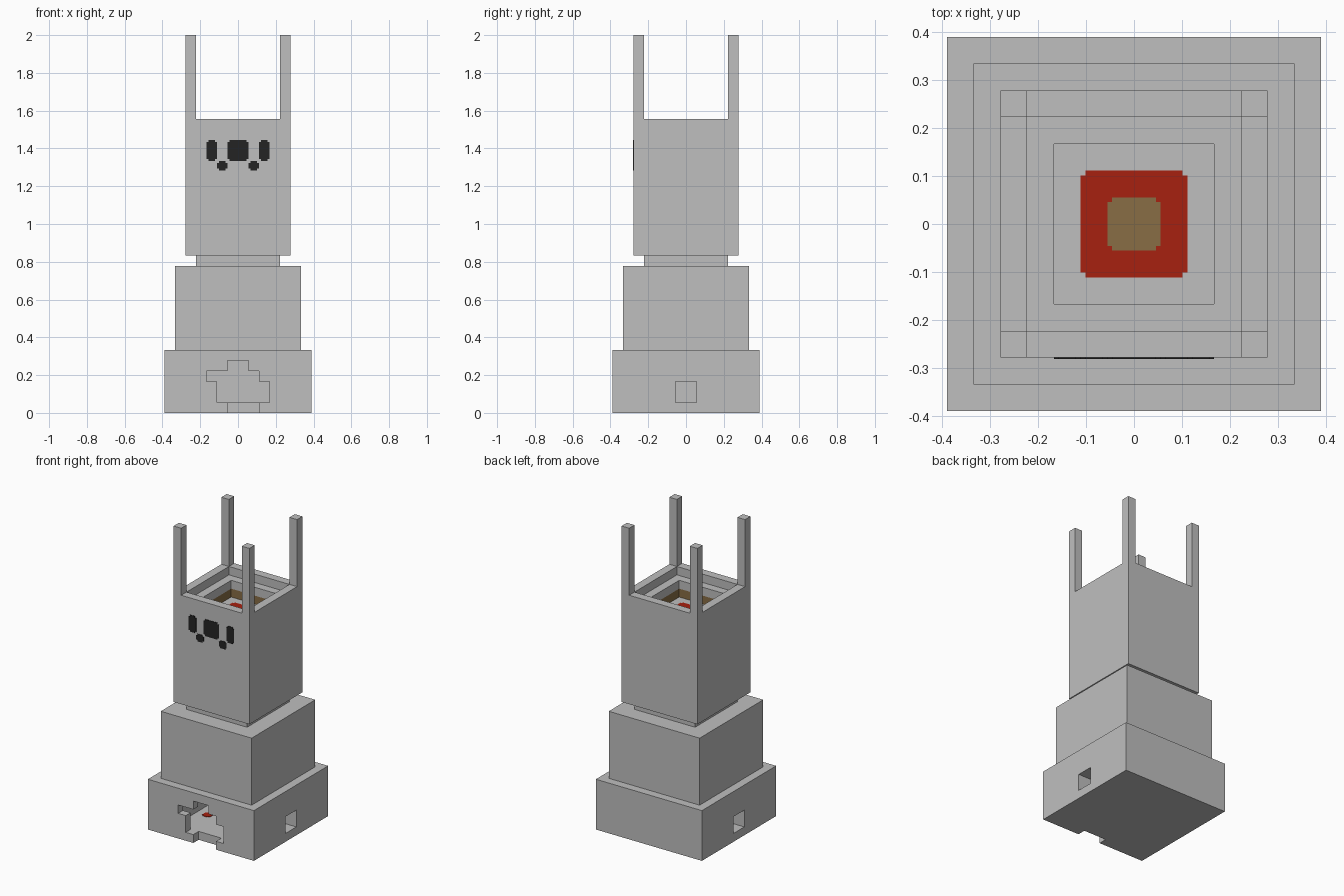
import bpy, bmesh
from mathutils import Vector, Matrix

U = 1 / 18  # block size

cube = bpy.data.objects.get("Cube")
if cube:
    bpy.data.objects.remove(cube)


def material(name, color):
    m = bpy.data.materials.new(name)
    m.use_nodes = True
    m.diffuse_color = (*color, 1)
    m.node_tree.nodes["Principled BSDF"].inputs["Base Color"].default_value = (*color, 1)
    return m


stone = material("stone grey", (0.52, 0.52, 0.52))
black = material("black", (0.017, 0.017, 0.017))
red = material("red", (0.39, 0.015, 0.005))
tan = material("tan wood", (0.246, 0.153, 0.06))


def add_object(name, bm, *mats):
    bmesh.ops.recalc_face_normals(bm, faces=bm.faces[:])
    mesh = bpy.data.meshes.new(name)
    bm.to_mesh(mesh)
    bm.free()
    for m in mats:
        mesh.materials.append(m)
    ob = bpy.data.objects.new(name, mesh)
    bpy.context.collection.objects.link(ob)
    return ob


def box(name, lo, hi, mat=stone):
    """Box between two corners given in blocks."""
    lo, hi = Vector(lo) * U, Vector(hi) * U
    bm = bmesh.new()
    bmesh.ops.create_cube(bm, size=1, matrix=Matrix.Translation((lo + hi) / 2)
                          @ Matrix.Diagonal((*(hi - lo), 1)))
    return add_object(name, bm, mat)


def prism(name, points, origin, ax, ay, depth, mat):
    """Flat outline in the plane of ax and ay, extruded along depth."""
    bm = bmesh.new()
    ax, ay = Vector(ax), Vector(ay)
    face = bm.faces.new([bm.verts.new(Vector(origin) + ax * a + ay * b) for a, b in points])
    ext = bmesh.ops.extrude_face_region(bm, geom=[face])
    bmesh.ops.translate(bm, vec=Vector(depth),
                        verts=[v for v in ext["geom"] if isinstance(v, bmesh.types.BMVert)])
    return add_object(name, bm, mat)


def patch(name, center, w, h, ay, depth, mat, n=0.01):
    """Painted rectangle with notched corners."""
    q = [(w, h - n), (w - n, h - n), (w - n, h)]
    pts = (q + [(-a, b) for a, b in reversed(q)] + [(-a, -b) for a, b in q]
           + [(a, -b) for a, b in reversed(q)])
    return prism(name, pts, center, (1, 0, 0), ay, depth, mat)


def cut(ob, cutters):
    for c in cutters:
        c.hide_render = True
        mod = ob.modifiers.new("cut", "BOOLEAN")
        mod.operation, mod.solver, mod.object = "DIFFERENCE", "EXACT", c
    deps = bpy.context.evaluated_depsgraph_get()
    mesh = bpy.data.meshes.new_from_object(ob.evaluated_get(deps))
    ob.modifiers.clear()
    ob.data = mesh
    for c in cutters:
        bpy.data.objects.remove(c)


# Base with a chamber, a broken doorway and a window on each side
base = box("base", (-7, -7, 0), (7, 7, 6))
doorway = [(-1, -1), (2, -1), (2, 1), (3, 1), (3, 3), (2, 3), (2, 4), (1, 4), (1, 5),
           (-1, 5), (-1, 4), (-3, 4), (-3, 3), (-2, 3), (-2, 1), (-1, 1)]
cutters = [
    box("chamber_cutter", (-4, -6.1, 1), (4, 4, 5)),
    prism("doorway_cutter", doorway, (0, -8 * U, 0), (U, 0, 0), (0, 0, U), (0, 2 * U, 0), stone),
]
for s in (-1, 1):
    x = sorted((s * 5, s * 8))
    cutters.append(box("window_cutter", (x[0], -1, 1), (x[1], 1, 3)))
cut(base, cutters)
patch("chamber_floor_mark", (-2.6 * U, -2 * U, U), U / 2, U / 2, (0, 1, 0), (0, 0, 0.003), red)

# Middle tier and neck
box("middle_tier", (-6, -6, 6), (6, 6, 14))
box("neck", (-4, -4, 14), (4, 4, 15))

# Upper tower with a stepped pit, lofted from square rings (half width, height)
rings = [(5, 15), (5, 28), (4, 28), (4, 27), (3, 27), (3, 26), (3, 25)]
bm = bmesh.new()
loops = [[bm.verts.new((r * a * U, r * b * U, z * U))
          for a, b in ((-1, -1), (1, -1), (1, 1), (-1, 1))] for r, z in rings]
for i, (p, q) in enumerate(zip(loops, loops[1:])):
    for k in range(4):
        j = (k + 1) % 4
        f = bm.faces.new((p[k], p[j], q[j], q[k]))
        f.material_index = int(i == len(rings) - 2)  # wooden lowest course
bm.faces.new(loops[0])
bm.faces.new(loops[-1])
add_object("upper_tower", bm, stone, tan)

# Corner posts
for sx in (-1, 1):
    for sy in (-1, 1):
        x, y = sorted((sx * 4, sx * 5)), sorted((sy * 4, sy * 5))
        box("corner_post", (x[0], y[0], 28), (x[1], y[1], 36))

# Painted pit floor
patch("pit_red", (0, 0, 25 * U), 2 * U, 2 * U, (0, 1, 0), (0, 0, 0.003), red)
patch("pit_center", (0, 0, 25 * U), U, U, (0, 1, 0), (0, 0, 0.006), tan)


# Painted face on the front
def mark(name, x, z, w, h):
    patch(name, (x * U, -5 * U, z * U), w * U / 2, h * U / 2, (0, 0, 1), (0, -0.003, 0), black)


mark("face_center", 0, 25, 2, 2)
for s in (-1, 1):
    mark("face_outer_mark", s * 2.5, 25, 1, 2)
    mark("face_lower_mark", s * 1.5, 23.55, 1, 0.9)
